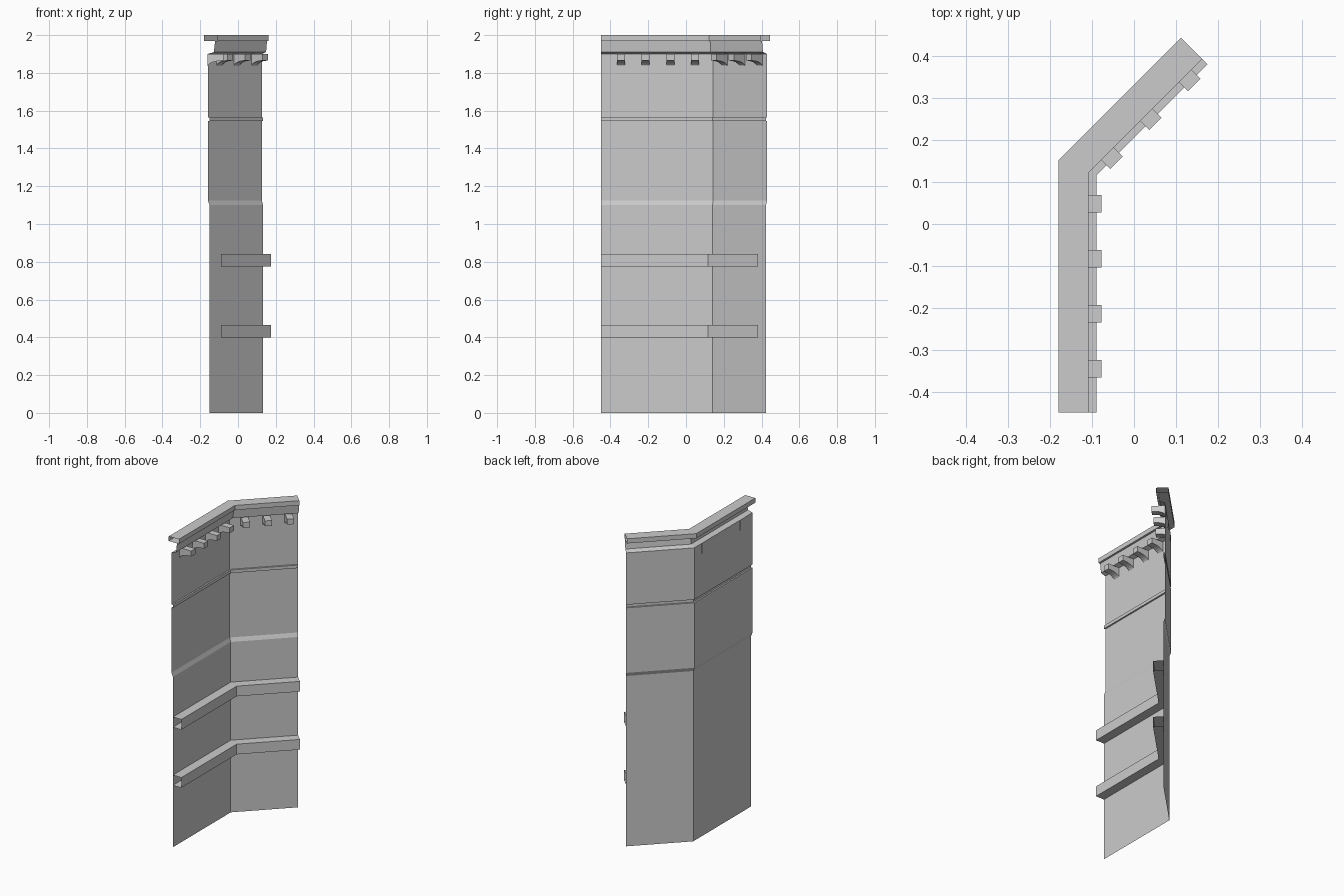
import bpy, bmesh, math
from mathutils import Vector

if "Cube" in bpy.data.objects:
    bpy.data.objects.remove(bpy.data.objects["Cube"])

stone = bpy.data.materials.new("grey_stone")
stone.use_nodes = True
GREY = (0.6, 0.6, 0.6, 1)
stone.diffuse_color = GREY
stone.node_tree.nodes["Principled BSDF"].inputs["Base Color"].default_value = GREY

# Plan line of the wall: a straight run, a 45 degree bend, a second run
START = Vector((-0.15, -0.45, 0))
BEND = Vector((-0.15, 0.14, 0))
END = Vector((0.133, 0.423, 0))
STRAIGHT, DIAGONAL = Vector((0, 1, 0)), Vector((1, 1, 0)).normalized()
UP = Vector((0, 0, 1))


def finish(name, bm):
    mesh = bpy.data.meshes.new(name)
    bm.to_mesh(mesh)
    bm.free()
    mesh.materials.append(stone)
    obj = bpy.data.objects.new(name, mesh)
    bpy.context.collection.objects.link(obj)
    return obj


def sweep(name, profile, closed=False):
    """Run an (outward, height) profile along the plan line with a mitred bend."""
    n1, n2 = STRAIGHT.cross(UP), DIAGONAL.cross(UP)
    mitre = (n1 + n2) / (1 + n1.dot(n2))
    bm = bmesh.new()
    rings = [[bm.verts.new(p + side * d + UP * z) for d, z in profile]
             for p, side in ((START, n1), (BEND, mitre), (END, n2))]
    count = len(profile)
    for a, b in zip(rings, rings[1:]):
        for i in range(count if closed else count - 1):
            j = (i + 1) % count
            bm.faces.new((a[i], b[i], b[j], a[j]))
    return finish(name, bm)


def corbel(name, centre, along, width=0.042):
    """Solid bracket with a hollow curved underside."""
    out = along.cross(UP)
    back, tip, foot, under, top = -0.011, 0.072, 1.833, 1.865, 1.9
    profile = [(back, top)]
    for i in range(7):
        t = math.pi / 2 * i / 6
        profile.append((back + (tip - back) * (1 - math.cos(t)),
                        foot + (under - foot) * math.sin(t)))
    profile.append((tip, top))
    bm = bmesh.new()
    face = bm.faces.new([bm.verts.new(centre - along * width / 2 + out * d + UP * z)
                         for d, z in profile])
    new = bmesh.ops.extrude_face_region(bm, geom=[face])["geom"]
    bmesh.ops.translate(bm, vec=along * width,
                        verts=[v for v in new if isinstance(v, bmesh.types.BMVert)])
    bmesh.ops.recalc_face_normals(bm, faces=bm.faces)
    return finish(name, bm)


# Wall sheet with sloped setback, groove, and top ledge rising to the parapet
sweep("wall", [(0, 0), (0, 1.1), (-0.01, 1.125), (-0.01, 1.545), (0, 1.545),
               (0, 1.565), (-0.01, 1.565), (-0.01, 1.9), (0.022, 1.91),
               (0.029, 1.97)])

# Coping on top
sweep("coping", [(0.042, 1.97), (0.042, 2), (-0.03, 2), (-0.03, 1.97)], closed=True)

# Two projecting bands
for label, low in (("lower", 0.4), ("upper", 0.775)):
    high = low + 0.066
    sweep(label + "_band", [(0, low), (0.06, low), (0.06, high), (0, high)])

# Corbels under the parapet
SPACING = 0.131
for i in range(4):
    corbel("straight_corbel", Vector((BEND.x, -0.345 + SPACING * i, 0)), STRAIGHT)
for i in range(3):
    corbel("diagonal_corbel", BEND + DIAGONAL * (0.081 + SPACING * i), DIAGONAL)
